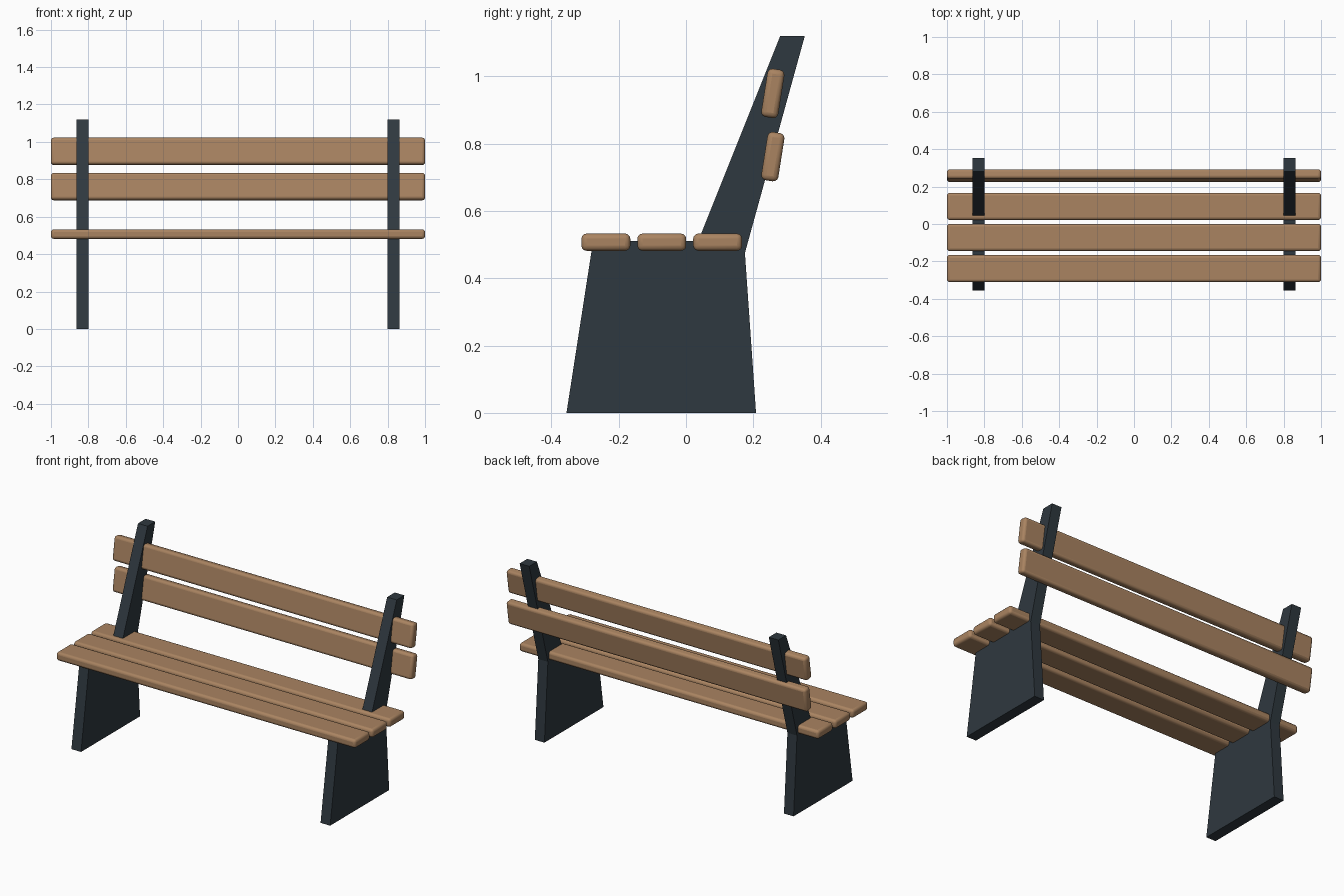
import bpy, bmesh, math

if "Cube" in bpy.data.objects:
    bpy.data.objects.remove(bpy.data.objects["Cube"])


def material(name, rgb):
    m = bpy.data.materials.new(name)
    m.diffuse_color = (*rgb, 1.0)
    m.use_nodes = True
    m.node_tree.nodes["Principled BSDF"].inputs["Base Color"].default_value = m.diffuse_color
    return m


wood = material("warm wood", (0.40, 0.23, 0.12))
iron = material("dark slate metal", (0.028, 0.040, 0.050))


def finish(name, bm, mat):
    bmesh.ops.recalc_face_normals(bm, faces=bm.faces)
    mesh = bpy.data.meshes.new(name)
    bm.to_mesh(mesh)
    bm.free()
    mesh.materials.append(mat)
    ob = bpy.data.objects.new(name, mesh)
    bpy.context.collection.objects.link(ob)
    return ob


def slat(name, y, z, width, thick, tilt=0.0):
    """Full-length rounded board; width runs along local y, tilted about x."""
    bm = bmesh.new()
    bmesh.ops.create_cube(bm, size=1.0)
    bmesh.ops.scale(bm, vec=(2.0, width, thick), verts=bm.verts)
    ob = finish(name, bm, wood)
    ob.location = (0, y, z)
    ob.rotation_euler.x = tilt
    bev = ob.modifiers.new("rounded edges", 'BEVEL')
    bev.width = 0.015
    bev.segments = 3
    bpy.context.view_layer.objects.active = ob
    ob.select_set(True)
    bpy.ops.object.shade_smooth_by_angle(angle=math.radians(35))
    ob.select_set(False)


# Side frames: leg panel and leaning back post in one profile
PROFILE = [(-0.355, 0), (0.208, 0), (0.175, 0.475), (0.353, 1.12),
           (0.28, 1.12), (0.036, 0.51), (-0.276, 0.51)]
for side, x in (("left", -0.832), ("right", 0.832)):
    bm = bmesh.new()
    face = bm.faces.new([bm.verts.new((x - 0.032, y, z)) for y, z in PROFILE])
    ext = bmesh.ops.extrude_face_region(bm, geom=[face])
    moved = [v for v in ext["geom"] if isinstance(v, bmesh.types.BMVert)]
    bmesh.ops.translate(bm, vec=(0.064, 0, 0), verts=moved)
    finish(side + "_side_frame", bm, iron)

# Seat slats
for i in range(3):
    slat(f"seat_slat_{i + 1}", -0.238 + 0.166 * i, 0.507, 0.145, 0.051)

# Backrest slats
for i, z in enumerate((0.761, 0.949)):
    slat(f"back_slat_{i + 1}", 0.258, z, 0.145, 0.051, math.radians(81))
